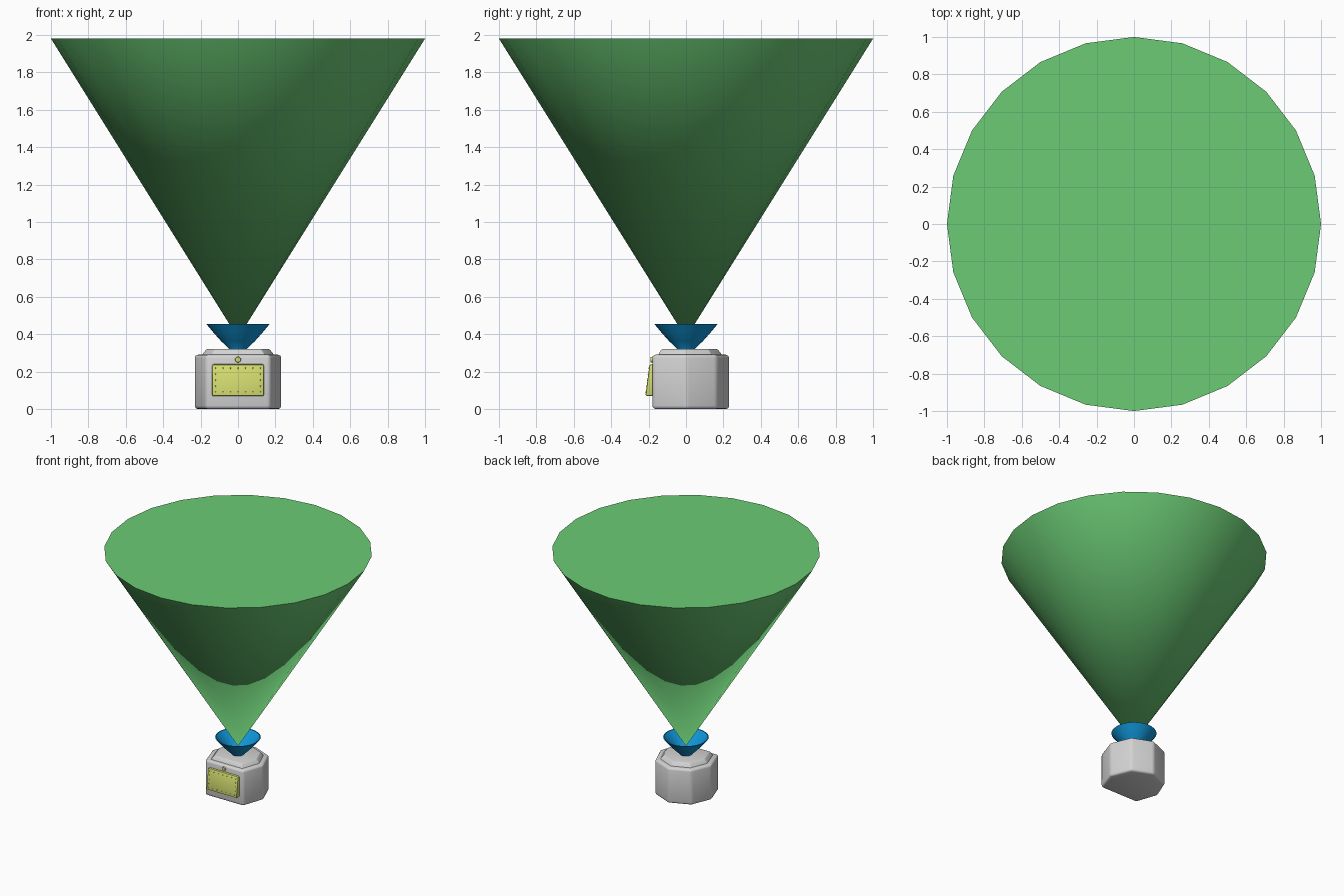
import bpy, bmesh, math
from mathutils import Vector, Matrix

cube = bpy.data.objects.get("Cube")
if cube:
    bpy.data.objects.remove(cube, do_unlink=True)


def material(name, rgb):
    mat = bpy.data.materials.new(name)
    mat.use_nodes = True
    mat.diffuse_color = (*rgb, 1)
    bsdf = next(n for n in mat.node_tree.nodes if n.type == 'BSDF_PRINCIPLED')
    bsdf.inputs["Base Color"].default_value = (*rgb, 1)
    return mat


GREEN = material("beam green", (0.15, 0.60, 0.18))
BLUE = material("dish blue", (0.005, 0.30, 0.68))
GREY = material("housing grey", (0.65, 0.65, 0.65))
YELLOW = material("panel yellow", (0.66, 0.72, 0.16))


def finish(name, bm, mat, angle=35):
    """Turn a bmesh into a smooth-shaded object with sharp creases."""
    bmesh.ops.recalc_face_normals(bm, faces=bm.faces)
    mesh = bpy.data.meshes.new(name)
    bm.to_mesh(mesh)
    bm.free()
    mesh.materials.append(mat)
    obj = bpy.data.objects.new(name, mesh)
    bpy.context.collection.objects.link(obj)
    bpy.ops.object.select_all(action='DESELECT')
    bpy.context.view_layer.objects.active = obj
    obj.select_set(True)
    bpy.ops.object.shade_smooth_by_angle(angle=math.radians(angle))
    return obj


def prism(bm, outline, z0, z1, top_scale=1.0):
    """Extrude an outline between two heights, optionally tapering it."""
    low = [bm.verts.new((x, y, z0)) for x, y in outline]
    high = [bm.verts.new((x * top_scale, y * top_scale, z1)) for x, y in outline]
    bm.faces.new(low)
    bm.faces.new(high)
    for i in range(len(low)):
        j = (i + 1) % len(low)
        bm.faces.new((low[i], low[j], high[j], high[i]))


def bevel(bm, width, segments, edges=None):
    bmesh.ops.recalc_face_normals(bm, faces=bm.faces)
    bmesh.ops.bevel(bm, geom=edges or bm.edges[:], offset=width, segments=segments,
                    profile=0.5, affect='EDGES')


def lathe(name, profile, mat, steps=32):
    bm = bmesh.new()
    verts = [bm.verts.new((r, 0, z)) for r, z in profile]
    edges = [bm.edges.new(pair) for pair in zip(verts, verts[1:])]
    bmesh.ops.spin(bm, geom=verts + edges, cent=(0, 0, 0), axis=(0, 0, 1),
                   angle=math.tau, steps=steps)
    bmesh.ops.remove_doubles(bm, verts=bm.verts, dist=0.0005)
    return finish(name, bm, mat)


# Housing: octagon with one side flattened to a front face
R = 0.234
outline = [(R * math.cos(math.radians(a)), R * math.sin(math.radians(a)))
           for a in range(0, 181, 45)]
outline += [(-0.172, -0.18), (0.172, -0.18)]
bm = bmesh.new()
prism(bm, outline, 0, 0.29)
bevel(bm, 0.018, 3)
finish("housing", bm, GREY)

# Raised lid with sloping sides
bm = bmesh.new()
prism(bm, [(x * 0.86, y * 0.86) for x, y in outline], 0.28, 0.32, 0.84)
bevel(bm, 0.004, 2)
finish("lid", bm, GREY)

# Hollow dish on a short neck
lathe("dish", [(0, 0.31), (0.045, 0.31), (0.05, 0.325), (0.09, 0.362), (0.13, 0.407),
               (0.17, 0.455), (0.162, 0.455), (0.12, 0.413), (0.08, 0.372),
               (0.04, 0.345), (0, 0.34)], BLUE)

# Projected cone, closed on top
lathe("beam_cone", [(0, 0.38), (1, 1.98), (0, 1.98)], GREEN, 24)

# Tilted front panel, thicker at its lower edge
bm = bmesh.new()
side = [(-0.17, 0.068), (-0.217, 0.07), (-0.195, 0.238), (-0.17, 0.24)]
left, right = ([bm.verts.new((x, y, z)) for y, z in side] for x in (-0.138, 0.138))
bm.faces.new(left)
bm.faces.new(right)
for i in range(4):
    j = (i + 1) % 4
    bm.faces.new((left[i], left[j], right[j], right[i]))
bevel(bm, 0.008, 2)
finish("front_panel", bm, YELLOW)

# Small rivets around the panel edge
bm = bmesh.new()
spots = [(x, z) for x in (-0.12, 0.12) for z in (0.09, 0.122, 0.154, 0.186, 0.218)]
spots += [(0.04 * i, z) for i in range(-2, 3) for z in (0.09, 0.218)]
for x, z in spots:
    y = -0.217 + (z - 0.07) * 0.131
    bmesh.ops.create_icosphere(bm, subdivisions=1, radius=0.004,
                               matrix=Matrix.Translation(Vector((x, y, z))))
finish("panel_rivets", bm, YELLOW, 60)

# Round button above the panel
bm = bmesh.new()
bmesh.ops.create_cone(bm, cap_ends=True, segments=20, radius1=0.017, radius2=0.014,
                      depth=0.02,
                      matrix=Matrix.Translation((0, -0.18, 0.264))
                      @ Matrix.Rotation(math.pi / 2, 4, 'X'))
finish("button", bm, YELLOW)
